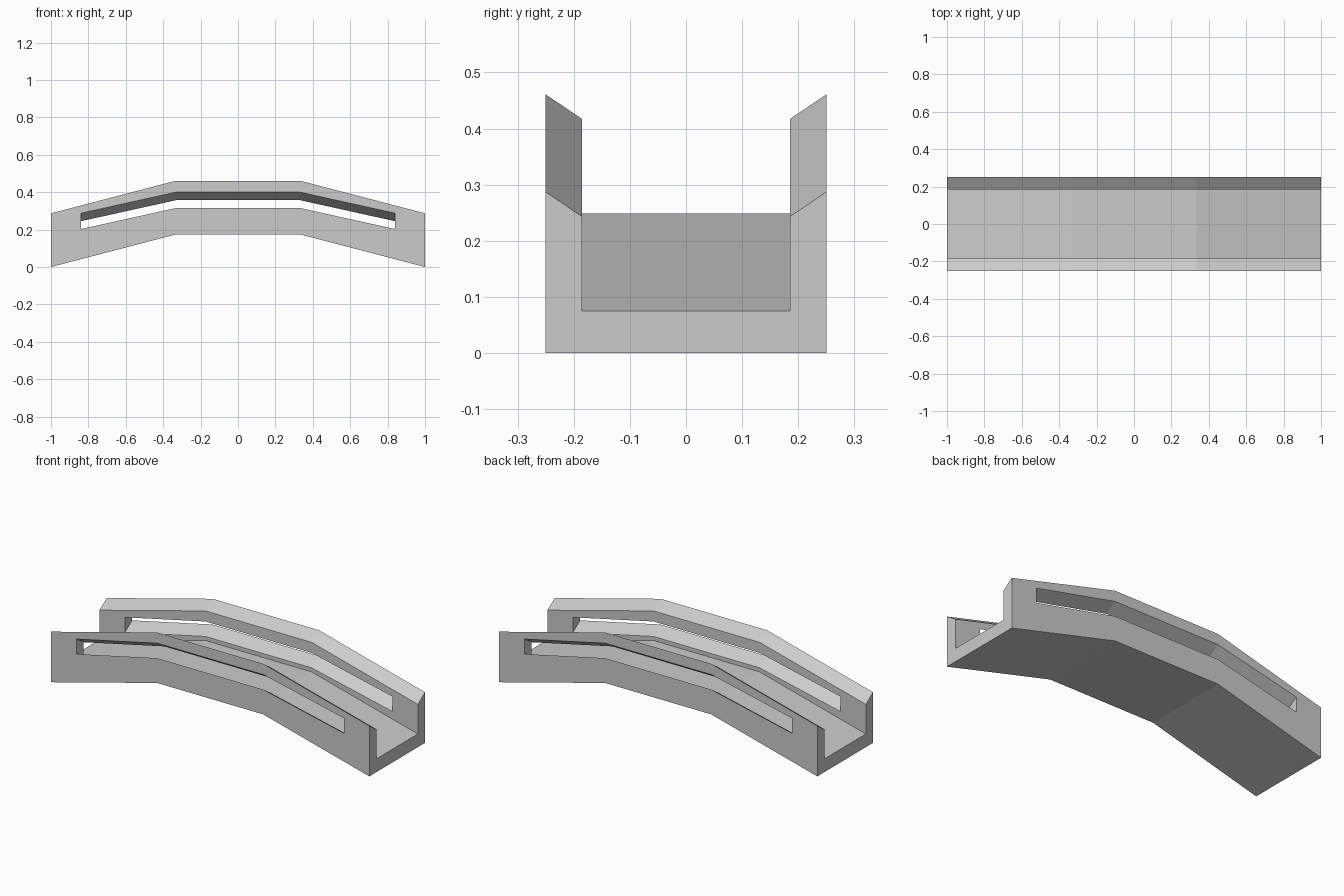
import bpy
import bmesh

if "Cube" in bpy.data.objects:
    bpy.data.objects.remove(bpy.data.objects["Cube"])


def loft(bm, stations, section):
    """Sweep a closed (y, z) section through (x, z offset) stations and cap the ends."""
    rings = [[bm.verts.new((x, y, z + dz)) for y, z in section] for x, dz in stations]
    n = len(section)
    for a, b in zip(rings, rings[1:]):
        for i in range(n):
            j = (i + 1) % n
            bm.faces.new((a[i], a[j], b[j], b[i]))
    bm.faces.new(rings[0])
    bm.faces.new(rings[-1])


def finish(bm, name):
    bmesh.ops.recalc_face_normals(bm, faces=bm.faces[:])
    mesh = bpy.data.meshes.new(name)
    bm.to_mesh(mesh)
    bm.free()
    obj = bpy.data.objects.new(name, mesh)
    bpy.context.collection.objects.link(obj)
    return obj


RISE, KINK = 0.174, 1 / 3
OUT, INN = 0.25, 0.185
SLOPE = 0.043 / (OUT - INN)

# Arched deck with side walls: U section with tops sloping inward
half = [(OUT, 0), (OUT, 0.287), (INN, 0.243), (INN, 0.075)]
section = half + [(-y, z) for y, z in reversed(half)]
bm = bmesh.new()
loft(bm, [(-1, 0), (-KINK, RISE), (KINK, RISE), (1, 0)], section)
bridge = finish(bm, "arched_bridge")

# Slots through both walls, sloping like the wall tops
bm = bmesh.new()
path = [(-0.84, 0.203), (-KINK, 0.315), (KINK, 0.315), (0.84, 0.203)]
ya, yb = 0.178, 0.27
for s in (-1, 1):
    za, zb = (ya - OUT) * SLOPE, (yb - OUT) * SLOPE
    loft(bm, path, [(s * ya, za), (s * yb, zb), (s * yb, zb + 0.085), (s * ya, za + 0.085)])
cutter = finish(bm, "slot_cutter")
cutter.hide_render = True

mod = bridge.modifiers.new("slots", 'BOOLEAN')
mod.operation = 'DIFFERENCE'
mod.solver = 'EXACT'
mod.object = cutter
bpy.context.view_layer.objects.active = bridge
bridge.select_set(True)
bpy.ops.object.modifier_apply(modifier=mod.name)
bpy.data.objects.remove(cutter)
